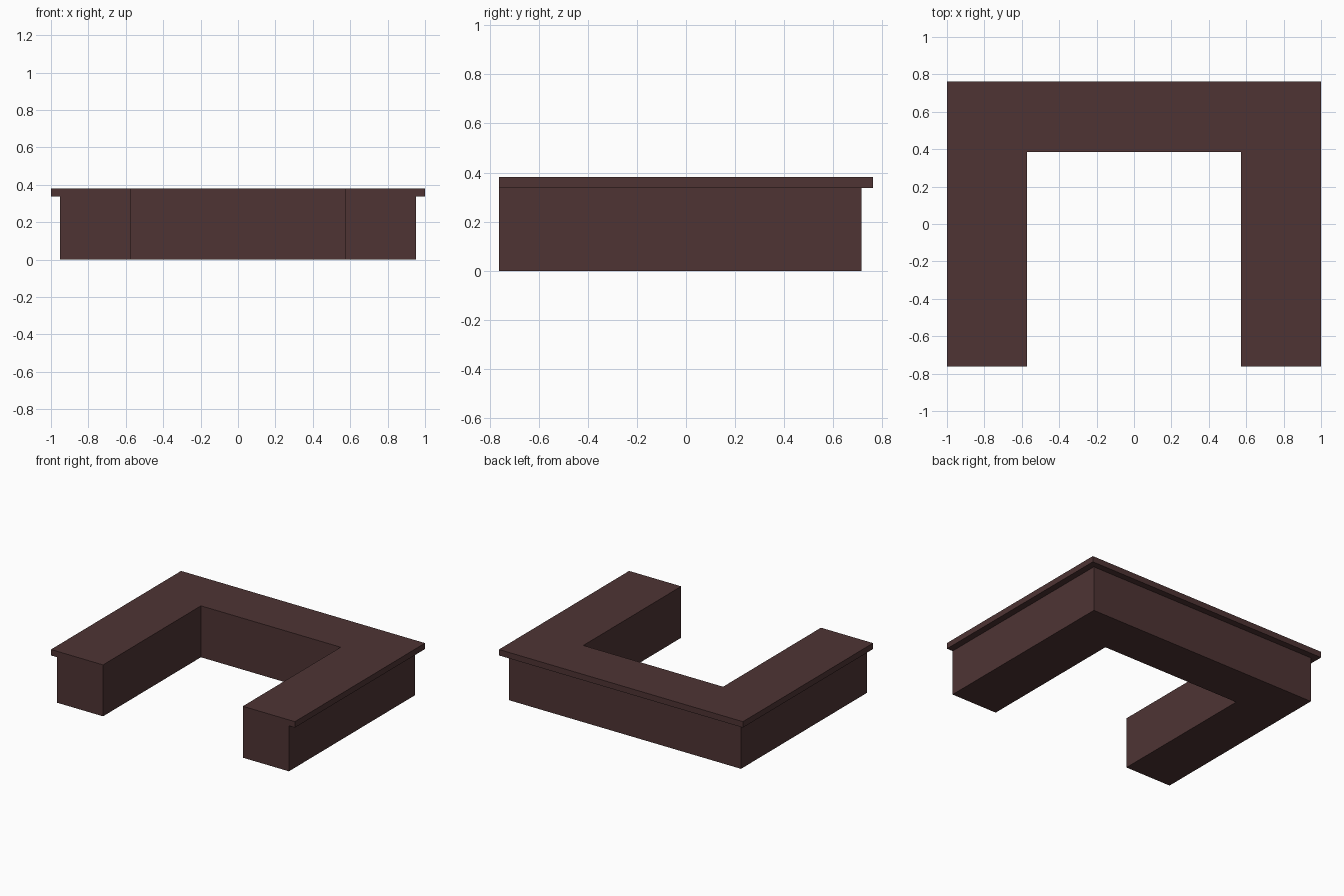
import bpy
import bmesh

if "Cube" in bpy.data.objects:
    bpy.data.objects.remove(bpy.data.objects["Cube"])

# Dark brown finish
mat = bpy.data.materials.new("dark_brown")
mat.diffuse_color = (0.077, 0.034, 0.034, 1.0)
mat.use_nodes = True
mat.node_tree.nodes["Principled BSDF"].inputs["Base Color"].default_value = mat.diffuse_color

FRONT = -0.762
# Cross-section: (side x, back y, z), body with a lip overhanging outwards
INNER, BODY, LIP = (0.573, 0.384), (0.951, 0.714), (1.0, 0.762)
section = [(*INNER, 0.0), (*BODY, 0.0), (*BODY, 0.337),
           (*LIP, 0.337), (*LIP, 0.381), (*INNER, 0.381)]

# U-shaped counter: section swept along left arm, back and right arm
bm = bmesh.new()
rings = []
for side, at_back in ((-1, False), (-1, True), (1, True), (1, False)):
    rings.append([bm.verts.new((side * x, y if at_back else FRONT, z))
                  for x, y, z in section])
n = len(section)
for a, b in zip(rings, rings[1:]):
    for i in range(n):
        j = (i + 1) % n
        bm.faces.new((a[i], a[j], b[j], b[i]))

# Flat arm ends
bm.faces.new(rings[0])
bm.faces.new(rings[-1])
bmesh.ops.recalc_face_normals(bm, faces=bm.faces)

mesh = bpy.data.meshes.new("u_shaped_counter")
bm.to_mesh(mesh)
bm.free()
mesh.materials.append(mat)
counter = bpy.data.objects.new("u_shaped_counter", mesh)
bpy.context.collection.objects.link(counter)
